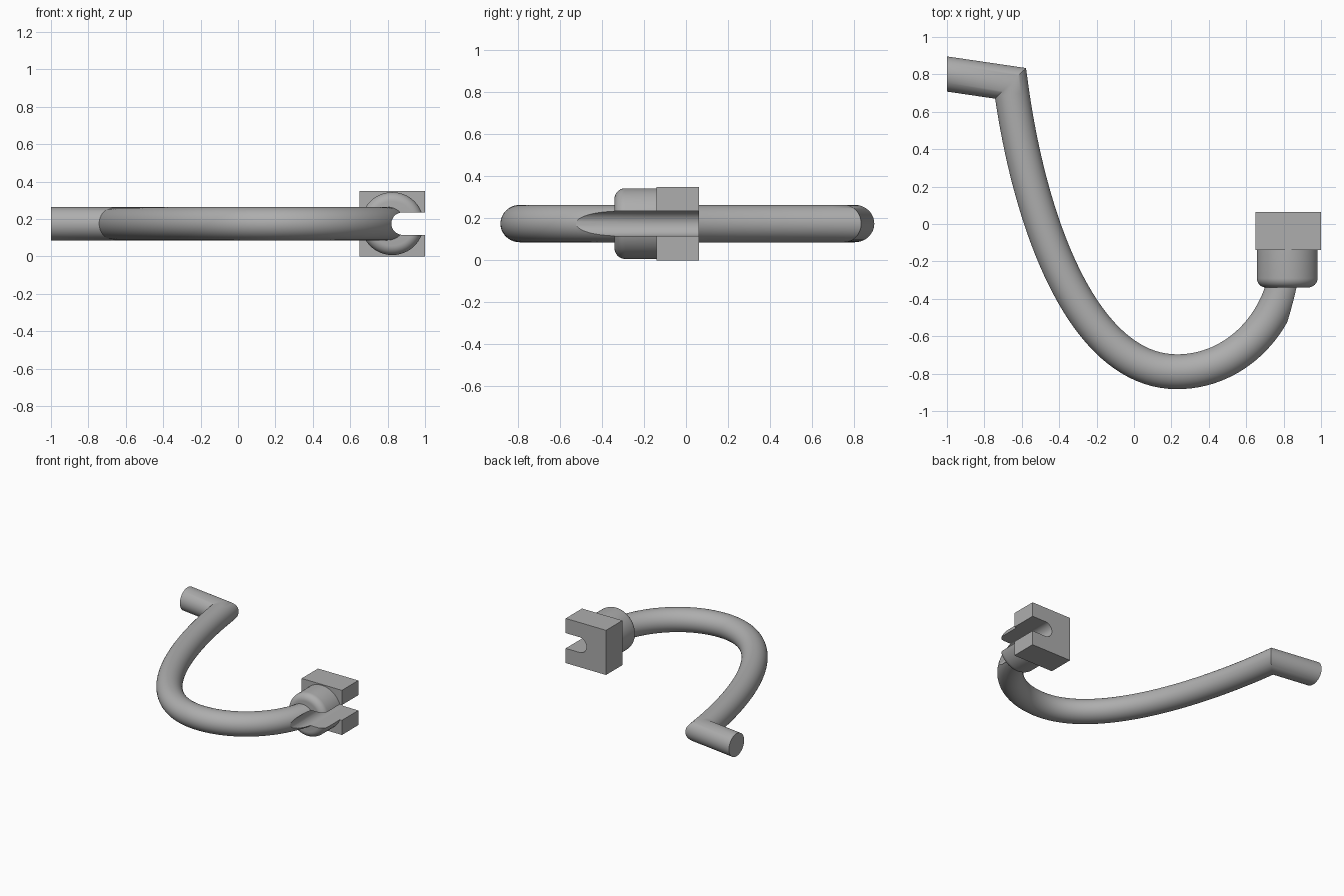
import bpy, bmesh, math
from mathutils import Vector, Matrix
from mathutils.geometry import interpolate_bezier

cube = bpy.data.objects.get("Cube")
if cube:
    bpy.data.objects.remove(cube, do_unlink=True)

MID = 0.175     # height of the rod's centre line
HEAD_X = 0.825  # centre of collar and block

grey = bpy.data.materials.new("plain grey")
grey.use_nodes = True
grey.diffuse_color = (0.42, 0.42, 0.42, 1)
grey.node_tree.nodes["Principled BSDF"].inputs["Base Color"].default_value = (0.42, 0.42, 0.42, 1)


def add_object(name, bm):
    bmesh.ops.recalc_face_normals(bm, faces=bm.faces)
    mesh = bpy.data.meshes.new(name)
    bm.to_mesh(mesh)
    bm.free()
    mesh.materials.append(grey)
    obj = bpy.data.objects.new(name, mesh)
    bpy.context.collection.objects.link(obj)
    return obj


def make_box(name, low, high):
    low, high = Vector(low), Vector(high)
    bm = bmesh.new()
    place = Matrix.Translation((low + high) / 2) @ Matrix.Diagonal((*(high - low), 1))
    bmesh.ops.create_cube(bm, size=1, matrix=place)
    return add_object(name, bm)


def make_rod(name, path, half_width, half_height, sides=48):
    """Sweep a round section along a flat path, mitred at corners."""
    bm = bmesh.new()
    rings = []
    last = len(path) - 1
    for i, p in enumerate(path):
        before = (p - path[max(i - 1, 0)]).normalized()
        after = (path[min(i + 1, last)] - p).normalized()
        along = (before + after).normalized()
        if i == 0:
            along = Vector((1, 0, 0))
        side = Vector((-along.y, along.x, 0))
        stretch = 1 / max(along.dot(after if i < last else before), 0.5)
        ring = []
        for k in range(sides):
            a = math.tau * k / sides
            offset = side * math.cos(a) * half_width * stretch
            ring.append(bm.verts.new(p + offset + Vector((0, 0, math.sin(a) * half_height))))
        rings.append(ring)
    for r, s in zip(rings, rings[1:]):
        for k in range(sides):
            n = (k + 1) % sides
            bm.faces.new((r[k], r[n], s[n], s[k]))
    bm.faces.new(rings[0])
    bm.faces.new(rings[-1])
    return add_object(name, bm)


def point(x, y):
    return Vector((x, y, MID))


# Hooked rod: short straight tail, sharp corner, then a long sweeping bend
corner, bottom, tip = point(-0.66, 0.752), point(0.23, -0.79), point(HEAD_X, -0.14)
path = [point(-1, 0.802)]
path += interpolate_bezier(corner, point(-0.56, 0), point(-0.27, -0.79), bottom, 40)
path += interpolate_bezier(bottom, point(0.56, -0.79), point(HEAD_X, -0.5), tip, 30)[1:]
rod = make_rod("hooked_rod", path, 0.093, 0.089)

# Round collar with a softened front rim
bm = bmesh.new()
place = Matrix.Translation((HEAD_X, -0.24, MID)) @ Matrix.Rotation(math.pi / 2, 4, "X")
bmesh.ops.create_cone(bm, cap_ends=True, segments=64, radius1=0.168, radius2=0.168,
                      depth=0.2, matrix=place)
rim = [e for e in bm.edges if all(v.co.y < -0.3 for v in e.verts)]
bmesh.ops.bevel(bm, geom=rim, offset=0.05, segments=8, profile=0.5, affect="EDGES")
collar = add_object("collar", bm)

# Square end block
block = make_box("end_block", (0.65, -0.14, 0), (1, 0.063, 2 * MID))

# Slot cutter: open towards +x, rounded inside
bm = bmesh.new()
outline = [(1.2, -0.06), (1.2, 0.06)]
for k in range(25):
    a = math.pi / 2 + math.pi * k / 24
    outline.append((0.88 + 0.06 * math.cos(a), 0.06 * math.sin(a)))
face = bm.faces.new([bm.verts.new((x, -0.8, MID + z)) for x, z in outline])
grown = bmesh.ops.extrude_face_region(bm, geom=[face])
new_verts = [g for g in grown["geom"] if isinstance(g, bmesh.types.BMVert)]
bmesh.ops.translate(bm, verts=new_verts, vec=(0, 1.1, 0))
cutter = add_object("slot_cutter", bm)
cutter.hide_render = True

# Cut the slot through every part, then shade
for obj in (rod, collar, block):
    cut = obj.modifiers.new("slot", "BOOLEAN")
    cut.operation = "DIFFERENCE"
    cut.solver = "EXACT"
    cut.object = cutter
    bpy.ops.object.select_all(action="DESELECT")
    obj.select_set(True)
    bpy.context.view_layer.objects.active = obj
    bpy.ops.object.modifier_apply(modifier=cut.name)
    bpy.ops.object.shade_smooth_by_angle(angle=math.radians(30))

bpy.data.objects.remove(cutter, do_unlink=True)
